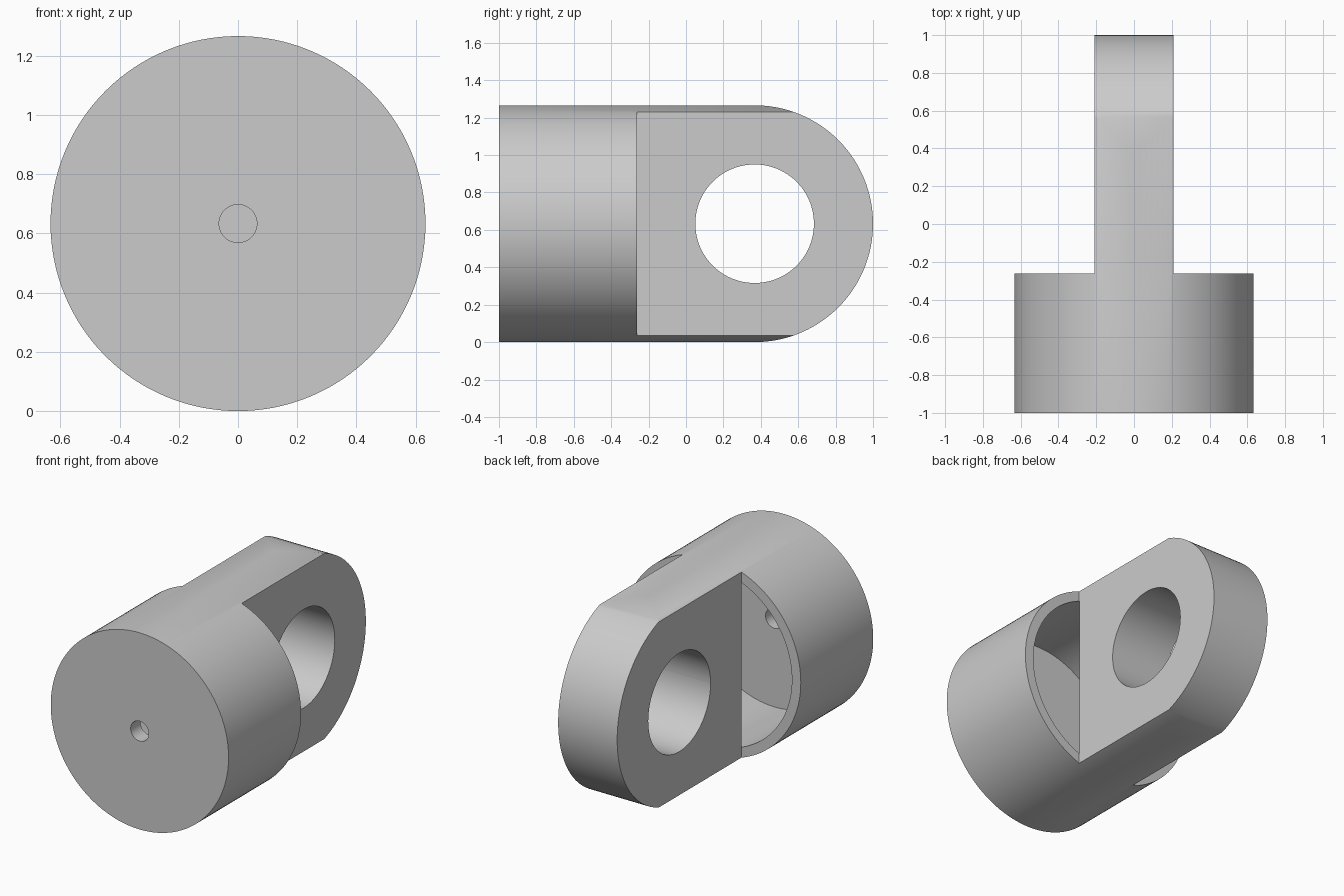
import bpy, bmesh, math
from mathutils import Matrix, Vector

if "Cube" in bpy.data.objects:
    bpy.data.objects.remove(bpy.data.objects["Cube"], do_unlink=True)

R = 0.633            # outer radius, also the height of the axis
EYE_Y = 1 - R        # centre of the rounded tongue end
SHOULDER = -0.263    # back end of the cup
HALF_TONGUE = 0.21

grey = bpy.data.materials.new("plain grey")
grey.use_nodes = True
colour = (0.6, 0.6, 0.6, 1)
grey.diffuse_color = colour
grey.node_tree.nodes["Principled BSDF"].inputs["Base Color"].default_value = colour


def make_object(name, bm):
    bmesh.ops.recalc_face_normals(bm, faces=bm.faces[:])
    mesh = bpy.data.meshes.new(name)
    bm.to_mesh(mesh)
    bm.free()
    mesh.materials.append(grey)
    ob = bpy.data.objects.new(name, mesh)
    bpy.context.collection.objects.link(ob)
    return ob


def cylinder(name, radius, start, end, axis, offset=0, segments=128):
    """Cylinder along x or y at axis height; offset is its y for an x axis."""
    bm = bmesh.new()
    mid = (start + end) / 2
    if axis == "Y":
        place = Matrix.Translation((0, mid, R)) @ Matrix.Rotation(math.pi / 2, 4, "X")
    else:
        place = Matrix.Translation((mid, offset, R)) @ Matrix.Rotation(math.pi / 2, 4, "Y")
    bmesh.ops.create_cone(bm, cap_ends=True, segments=segments, radius1=radius,
                          radius2=radius, depth=end - start, matrix=place)
    return make_object(name, bm)


def box(name, low, high):
    bm = bmesh.new()
    low, high = Vector(low), Vector(high)
    bmesh.ops.create_cube(bm, size=1, matrix=Matrix.Translation((low + high) / 2)
                          @ Matrix.Diagonal((*(high - low), 1)))
    return make_object(name, bm)


def rounded_envelope(name):
    """Side outline with a round back end, extruded across x."""
    arc = [math.radians(-88 + 176 * i / 64) for i in range(65)]
    outline = [(-1.2, R - 0.7)]
    outline += [(EYE_Y + R * math.cos(a), R + R * math.sin(a)) for a in arc]
    outline += [(-1.2, R + 0.7)]
    bm = bmesh.new()
    face = bm.faces.new([bm.verts.new((-0.8, y, z)) for y, z in outline])
    side = bmesh.ops.extrude_face_region(bm, geom=[face])
    moved = [v for v in side["geom"] if isinstance(v, bmesh.types.BMVert)]
    bmesh.ops.translate(bm, verts=moved, vec=(1.6, 0, 0))
    return make_object(name, bm)


# Solid round bar, then cut to shape
body = cylinder("rod_end_cap", R, -1, 1.1, "Y")
cuts = [
    (rounded_envelope("end_envelope"), "INTERSECT"),
    # cup cavity and small hole through its floor
    (cylinder("cup_cavity", 0.57, -0.9, SHOULDER + 0.0005, "Y"), "DIFFERENCE"),
    (cylinder("floor_hole", 0.064, -1.1, -0.8, "Y", segments=48), "DIFFERENCE"),
    # cross hole through the tongue
    (cylinder("eye_hole", 0.317, -0.8, 0.8, "X", EYE_Y, 96), "DIFFERENCE"),
]
# material removed on each side of the tongue
for side, s in (("left", 1), ("right", -1)):
    xs = sorted((s * HALF_TONGUE, s * 0.9))
    cuts.append((box(side + "_relief", (xs[0], SHOULDER, -0.2), (xs[1], 1.3, 1.5)), "DIFFERENCE"))

for cutter, operation in cuts:
    cutter.hide_render = True
    mod = body.modifiers.new(cutter.name, "BOOLEAN")
    mod.operation = operation
    mod.solver = "EXACT"
    mod.object = cutter

# Bake the cuts and drop the cutters
bpy.context.view_layer.update()
graph = bpy.context.evaluated_depsgraph_get()
final = bpy.data.meshes.new_from_object(body.evaluated_get(graph))
body.modifiers.clear()
body.data = final
final.materials.clear()
final.materials.append(grey)
for poly in final.polygons:
    poly.material_index = 0
for cutter, _ in cuts:
    bpy.data.objects.remove(cutter, do_unlink=True)

# Smooth round walls, crisp edges
bpy.ops.object.select_all(action="DESELECT")
body.select_set(True)
bpy.context.view_layer.objects.active = body
bpy.ops.object.shade_smooth_by_angle(angle=math.radians(25))
